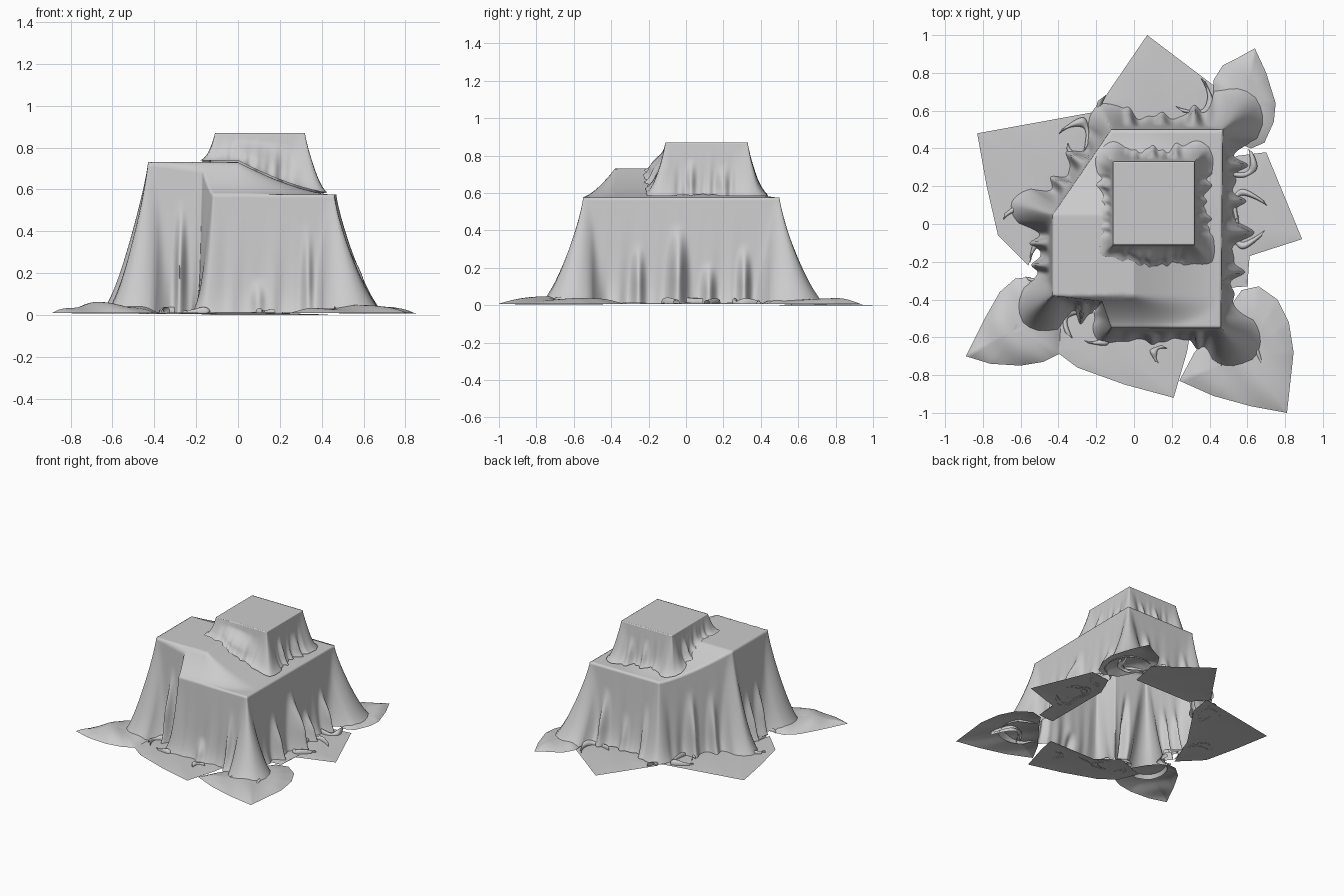
import bpy, math, random
from mathutils import Vector

if "Cube" in bpy.data.objects:
    bpy.data.objects.remove(bpy.data.objects["Cube"])

random.seed(4)


def make(name, verts, faces, angle=50):
    me = bpy.data.meshes.new(name)
    me.from_pydata(verts, [], faces)
    me.update()
    ob = bpy.data.objects.new(name, me)
    bpy.context.collection.objects.link(ob)
    bpy.ops.object.select_all(action='DESELECT')
    ob.select_set(True)
    bpy.context.view_layer.objects.active = ob
    bpy.ops.object.shade_smooth_by_angle(angle=math.radians(angle))
    return ob


def resample(poly, step):
    """Evenly subdivide a closed outline, keeping its corners."""
    out = []
    for i, a in enumerate(poly):
        a, b = Vector(a), Vector(poly[(i + 1) % len(poly)])
        n = max(1, round((b - a).length / step))
        out += [a.lerp(b, k / n) for k in range(n)]
    return out


def rings_to_mesh(name, centre, rings, angle=100):
    """Fan at the centre, then quads between successive rings."""
    n = len(rings[0])
    verts = [centre] + [p for r in rings for p in r]
    faces = [(0, 1 + i, 1 + (i + 1) % n) for i in range(n)]
    for k in range(len(rings) - 1):
        a, b = 1 + k * n, 1 + (k + 1) * n
        for i in range(n):
            j = (i + 1) % n
            faces.append((a + i, b + i, b + j, a + j))
    return make(name, verts, faces, angle)


def top_height(x, y):
    """Upper cloth level: flat on the left box, sagging to the main box."""
    dx = max(0, x, -0.43 - x)
    dy = max(0, y - 0.05, (-0.38 - y) * 2.5)
    f = max(0, 1 - math.hypot(dx, dy) / 0.45)
    return 0.575 + 0.155 * f ** 1.5


def smooth(x):
    x = min(1, max(0, x))
    return x * x * (3 - 2 * x)


def drape(name, outline, centre, top, bottom, corner_flare, base, folds, pleat, step=0.009):
    """Cloth with a fitted top and a flared, folded skirt."""
    pts = resample(outline, step)
    n = len(pts)
    w = int(0.05 / step)
    normals = []
    for i in range(n):
        t = pts[(i + w) % n] - pts[(i - w) % n]
        normals.append(Vector((t.y, -t.x)).normalized())

    def nearest(x, y):
        return min(range(n), key=lambda i: (pts[i] - Vector((x, y))).length)

    specs = [(nearest(x, y), amp, 0.022, 0.05, 0.0) for x, y, amp in corner_flare]
    specs += [(nearest(x, y), amp, wd, wd, st) for x, y, amp, wd, st in folds]
    cx, cy = centre
    rings = []
    for k in range(1, 29):
        r = k / 28
        rings.append([(cx + (p.x - cx) * r, cy + (p.y - cy) * r,
                       top(cx + (p.x - cx) * r, cy + (p.y - cy) * r)) for p in pts])
    rows = 36
    for k in range(1, rows + 1):
        t = k / rows
        ring = []
        for i, p in enumerate(pts):
            off = base * t + 0.025 * t ** 9
            for c, amp, w0, w1, st in specs:
                d = abs(i - c)
                d = min(d, n - d) * step
                g = w0 + w1 * t if w0 != w1 else w0 * (0.6 + 0.4 * t)
                rise = t ** 1.3 if st == 0 else smooth((t - st) / (1 - st) * 1.4)
                off += amp * rise * math.exp(-(d / g) ** 2)
            a = i / n * math.tau
            off += pleat * t * t * (math.sin(23 * a + 1) + 0.7 * math.sin(37 * a + 2 * t) + 0.5 * math.sin(11 * a))
            q = p + normals[i] * off
            z0 = top(p.x, p.y)
            ring.append((q.x, q.y, z0 + (bottom(q.x, q.y) - z0) * t))
        rings.append(ring)
    return rings_to_mesh(name, (cx, cy, top(cx, cy)), rings)


# Large cloth over the main and left boxes
drape("main_cloth",
      [(0.46, -0.55), (0.47, 0.50), (-0.12, 0.50), (-0.43, 0.05), (-0.43, -0.38), (-0.17, -0.41), (-0.12, -0.55)],
      (0.05, -0.12), top_height, lambda x, y: 0.012,
      [(0.46, -0.55, 0.19), (0.47, 0.50, 0.20), (-0.12, 0.50, 0.09), (-0.43, 0.05, 0.17),
       (-0.43, -0.38, 0.17), (-0.12, -0.55, 0.03)],
      0.035,
      [(0.47, -0.25, 0.06, 0.03, 0.4), (0.47, -0.04, 0.11, 0.045, 0.22), (0.47, 0.31, 0.08, 0.03, 0.42),
       (0.47, 0.12, 0.06, 0.03, 0.6), (0.33, -0.55, 0.04, 0.025, 0.2), (0.1, -0.55, 0.04, 0.03, 0.7),
       (-0.27, -0.40, 0.08, 0.025, 0.2), (-0.43, -0.22, 0.06, 0.03, 0.4),
       (-0.43, -0.1, 0.05, 0.025, 0.5), (-0.34, 0.18, 0.05, 0.03, 0.3), (-0.25, 0.31, 0.07, 0.035, 0.2),
       (-0.02, 0.50, 0.04, 0.03, 0.3), (0.15, 0.50, 0.03, 0.03, 0.5), (0.32, 0.50, 0.08, 0.035, 0.25)],
      0.007)

# Small cloth over the top box, resting on the large cloth
drape("top_cloth",
      [(0.32, -0.11), (0.32, 0.33), (-0.11, 0.33), (-0.11, -0.11)],
      (0.105, 0.11), lambda x, y: 0.87, lambda x, y: top_height(x, y) + 0.008,
      [(0.32, -0.11, 0.06), (0.32, 0.33, 0.06), (-0.11, 0.33, 0.05), (-0.11, -0.11, 0.015)],
      0.03,
      [(0.32, 0.02, 0.035, 0.025, 0.3), (0.32, 0.2, 0.03, 0.03, 0.4), (0.1, 0.33, 0.03, 0.025, 0.3),
       (0.22, 0.33, 0.03, 0.02, 0.3), (0.1, -0.11, 0.06, 0.14, 0.2), (-0.11, 0.2, 0.025, 0.025, 0.3)],
      0.006, step=0.007)


def flap(name, outline, base, height):
    """Loose cloth lying on the floor, slightly puffed in the middle."""
    pts = resample(outline, 0.02)
    c = sum(pts, Vector((0, 0))) / len(pts)
    rings = []
    for k in range(1, 17):
        r = k / 16
        ring = []
        for p in pts:
            q = c + (p - c) * r
            puff = height * (1 - r ** 3) * (0.8 + 0.2 * math.sin(22 * q.x + 15 * q.y))
            ring.append((q.x, q.y, base + puff))
        rings.append(ring)
    rings_to_mesh(name, (c.x, c.y, rings[0][0][2]), rings)


# Flat corners of the rotated sheet
flap("back_left_flap", [(-0.83, 0.48), (-0.78, 0.2), (-0.72, -0.06), (-0.56, -0.22), (-0.45, 0.05),
                        (-0.2, 0.42), (-0.17, 0.60)], 0.006, 0.006)
flap("back_flap", [(0.07, 1.0), (-0.19, 0.62), (-0.08, 0.50), (0.40, 0.50), (0.44, 0.72), (0.36, 0.78)], 0.0, 0.008)
flap("right_flap", [(0.89, -0.08), (0.70, 0.38), (0.54, 0.36), (0.47, 0.2), (0.47, -0.34), (0.60, -0.33),
                    (0.61, -0.17)], 0.006, 0.008)
flap("front_flap", [(0.21, -0.92), (-0.05, -0.85), (-0.3, -0.76), (-0.42, -0.67), (-0.48, -0.52), (-0.25, -0.44),
                    (-0.1, -0.56), (0.3, -0.56), (0.28, -0.68)], 0.005, 0.010)
# Puffed corners of the straight sheet
flap("front_left_lobe", [(-0.45, -0.38), (-0.55, -0.28), (-0.63, -0.29), (-0.71, -0.36), (-0.79, -0.5), (-0.89, -0.70),
                         (-0.76, -0.74), (-0.6, -0.75), (-0.48, -0.73), (-0.40, -0.69), (-0.38, -0.5)], 0.008, 0.055)
flap("front_right_lobe", [(0.50, -0.45), (0.57, -0.35), (0.66, -0.33), (0.76, -0.4), (0.82, -0.52), (0.845, -0.68),
                          (0.81, -1.0), (0.62, -0.965), (0.42, -0.91), (0.24, -0.83), (0.32, -0.68), (0.40, -0.58)],
     0.008, 0.04)
flap("back_right_lobe", [(0.48, 0.52), (0.42, 0.64), (0.42, 0.76), (0.47, 0.84), (0.55, 0.88), (0.64, 0.93),
                         (0.70, 0.80), (0.75, 0.64), (0.74, 0.54), (0.69, 0.43), (0.62, 0.40), (0.52, 0.44)],
     0.008, 0.04)


def crumple(name, x, y, ang, length, radius):
    """Bent, rippled roll of gathered cloth at the foot of the skirt."""
    verts, faces, nu, nv = [], [], 16, 12
    bend = random.uniform(1.5, 3.0) * random.choice((-1, 1))
    for i in range(nu + 1):
        u = i / nu - 0.5
        px, py = u * length, bend * length * (u * u - 0.1)
        rad = radius * (0.75 + 0.25 * math.sin(9 * u + x * 20))
        for j in range(nv + 1):
            a = math.pi * j / nv
            lx, ly = px, py + rad * math.cos(a) * (1 + 0.2 * math.sin(a))
            verts.append((x + lx * math.cos(ang) - ly * math.sin(ang),
                          y + lx * math.sin(ang) + ly * math.cos(ang),
                          0.008 + rad * math.sin(a) * 1.2))
    for i in range(nu):
        for j in range(nv):
            a = i * (nv + 1) + j
            faces.append((a, a + 1, a + nv + 2, a + nv + 1))
    make(name, verts, faces)


# Gathered rolls around the foot
for k, (x, y, ang, ln, rad) in enumerate([
        (-0.16, 0.60, 2.2, 0.12, 0.028), (-0.29, 0.50, 2.6, 0.16, 0.028), (-0.29, 0.36, 2.9, 0.15, 0.03),
        (-0.58, 0.06, 2.9, 0.20, 0.03), (-0.50, -0.13, 0.2, 0.12, 0.025), (-0.50, -0.28, 0.6, 0.12, 0.025),
        (-0.33, -0.50, 0.9, 0.16, 0.025), (-0.18, -0.60, 1.0, 0.12, 0.025), (0.12, -0.68, 1.1, 0.09, 0.02),
        (0.58, -0.07, -0.5, 0.16, 0.028), (0.58, 0.12, 0.6, 0.18, 0.025), (0.60, 0.30, 0.9, 0.16, 0.025),
        (0.36, 0.64, 0.9, 0.20, 0.028), (0.56, 0.58, 0.3, 0.20, 0.03), (0.58, -0.66, -0.1, 0.22, 0.03)]):
    crumple("foot_roll_%d" % k, x, y, ang, ln, rad)
